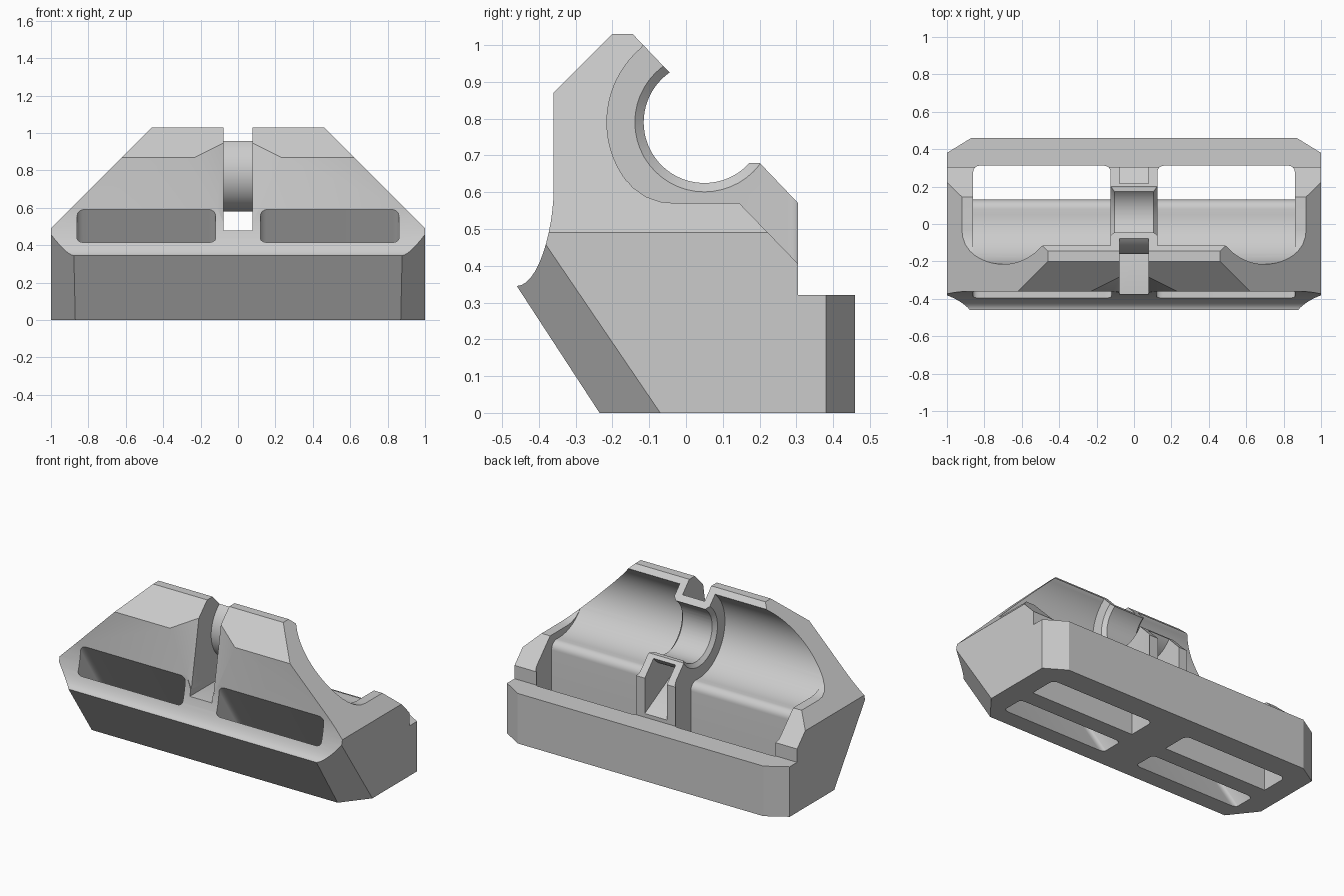
import bpy, bmesh, math
from mathutils import Vector

cube = bpy.data.objects.get("Cube")
if cube:
    bpy.data.objects.remove(cube, do_unlink=True)

grey = bpy.data.materials.new("light_grey")
grey.use_nodes = True
colour = (0.6, 0.6, 0.6, 1)
grey.diffuse_color = colour
grey.node_tree.nodes["Principled BSDF"].inputs["Base Color"].default_value = colour

CY, CZ = 0.05, 0.79      # axis of the tube seat


def arc(radius, start, end, steps=32, cy=CY, cz=CZ):
    """Points of an arc in the side plane, angles in degrees."""
    out = []
    for i in range(steps + 1):
        a = math.radians(start + (end - start) * i / steps)
        out.append((cy + radius * math.cos(a), cz + radius * math.sin(a)))
    return out


def prism(name, points, direction, corner_y=None):
    """Extrude a closed outline of 3D points along a direction."""
    bm = bmesh.new()
    face = bm.faces.new([bm.verts.new(p) for p in points])
    result = bmesh.ops.extrude_face_region(bm, geom=[face])
    moved = [v for v in result["geom"] if isinstance(v, bmesh.types.BMVert)]
    bmesh.ops.translate(bm, verts=moved, vec=Vector(direction))
    # optional rounding of upright corner edges
    if corner_y is not None:
        edges = [e for e in bm.edges
                 if all(abs(v.co.y - corner_y) < 1e-4 for v in e.verts)
                 and abs(e.verts[0].co.z - e.verts[1].co.z) > 0.1]
        bmesh.ops.bevel(bm, geom=edges, offset=0.035, segments=5,
                        profile=0.5, affect='EDGES')
    bmesh.ops.recalc_face_normals(bm, faces=bm.faces)
    mesh = bpy.data.meshes.new(name)
    bm.to_mesh(mesh)
    bm.free()
    obj = bpy.data.objects.new(name, mesh)
    bpy.context.collection.objects.link(obj)
    return obj


def side_prism(name, profile, x0, x1, **kw):
    return prism(name, [(x0, y, z) for y, z in profile], (x1 - x0, 0, 0), **kw)


def cut(body, cutter):
    cutter.hide_render = True
    mod = body.modifiers.new("cut", 'BOOLEAN')
    mod.operation = 'DIFFERENCE'
    mod.solver = 'EXACT'
    mod.object = cutter
    bpy.context.view_layer.objects.active = body
    bpy.ops.object.modifier_apply(modifier=mod.name)
    bpy.data.objects.remove(cutter, do_unlink=True)


# Body: full-width side profile with the concave front flare and the inner seat
flare = arc(0.27, 250, 180, 2)  # replaced by a tangent curve below
flare = [(-0.46 + 0.1 * math.sin(t * math.pi / 2),
          0.6 - 0.255 * math.cos(t * math.pi / 2) ** 1.2)
         for t in [i / 12 for i in range(12)]] + [(-0.36, 0.6)]
profile = ([(-0.235, 0)] + flare
           + [(-0.36, 0.87), (-0.2, 1.03), (-0.145, 1.03)]
           + arc(0.165, 125, 318, 48)
           + [(0.2, 0.68), (0.305, 0.57), (0.305, 0.32), (0.46, 0.32), (0.46, 0)])
body = side_prism("clamp_body", profile, -1, 1)

# Trough, and the lower shoulders at the two ends
trough = (arc(0.265, 130, 270, 40) + arc(0.05, 90, 0, 8, 0.08, 0.475)
          + [(0.13, -0.1), (0.312, -0.1), (0.312, 1.2), (0.0, 1.2)])
shoulder = (arc(0.265, 130, 212, 24)
            + [(-0.145, 0.613), (-0.11, 0.588), (-0.07, 0.574), (-0.03, 0.57),
               (0.145, 0.57), (0.305, 0.405), (0.6, 0.4), (0.6, 1.2), (0.0, 1.2)])

for s in (1, -1):
    cut(body, side_prism("shoulder_cut", shoulder, s * 0.84, s * 1.1))
    cut(body, side_prism("trough_cut", trough, s * 0.125, s * 0.86, corner_y=0.312))

    # Sloping ends
    cut(body, prism("end_slope_cut",
                    [(s * 0.29, -1, 1.2), (s * 1.29, -1, 0.2), (s * 1.29, -1, 1.2)],
                    (0, 2, 0)))

    # Corner chamfers: leaning at the front, upright at the back
    cut(body, prism("front_chamfer_cut",
                    [(s * 0.74, -0.332, -0.1), (s * 1.13, 0.163, -0.1),
                     (s * 1.4, -0.6, -0.1)], (0, -0.748, 1.1)))
    cut(body, prism("back_chamfer_cut",
                    [(s * 0.74, 0.54, -0.1), (s * 1.13, 0.30, -0.1),
                     (s * 1.4, 0.7, -0.1)], (0, 0, 1)))

    # Shallow facet leading into the strap channel
    cut(body, prism("facet_cut",
                    [(s * 0.23, -0.36, 0.87), (s * 0.06, -0.275, 0.955),
                     (s * 0.06, -0.36, 0.48)], (0, -0.4, 0)))

    # Leaning slot from the front window down through the base
    window = []
    for cx, cz, start in ((0.825, 0.555, 0), (0.155, 0.555, 90),
                          (0.155, 0.395, 180), (0.825, 0.395, 270)):
        window += arc(0.035, start, start + 90, 6, cx, cz)
    shift = Vector((0, -0.26, 0.4))
    cut(body, prism("window_cut",
                    [Vector((s * x, -0.36, z)) + shift for x, z in window],
                    (0, 0.78, -1.2)))

    # Flared rim of the central collar
    rim = []
    for x, r in ((0.1, 0.16), (0.13, 0.195)):
        rim.append([(s * x, y, z) for y, z in arc(r, 0, 352.5, 47)])
    cone = prism("rim_cut", rim[0], (s * 0.03, 0, 0))
    for v in cone.data.vertices:
        if abs(v.co.x) > 0.115:
            v.co.y = CY + (v.co.y - CY) * 0.195 / 0.16
            v.co.z = CZ + (v.co.z - CZ) * 0.195 / 0.16
    cut(body, cone)

# Strap channel wrapping round the collar and out at the back
channel = (arc(0.21, 127, 330, 48)
           + [(0.6, 0.68), (0.6, 0.34), (0.312, 0.34), (0.05, 0.48),
              (-0.7, 0.48), (-0.7, 1.2), (0.0, 1.2)])
cut(body, side_prism("channel_cut", channel, -0.078, 0.078))

# Finish
body.data.materials.clear()
body.data.materials.append(grey)
for p in body.data.polygons:
    p.material_index = 0
bpy.ops.object.select_all(action='DESELECT')
body.select_set(True)
bpy.context.view_layer.objects.active = body
bpy.ops.object.shade_smooth_by_angle(angle=math.radians(30))
